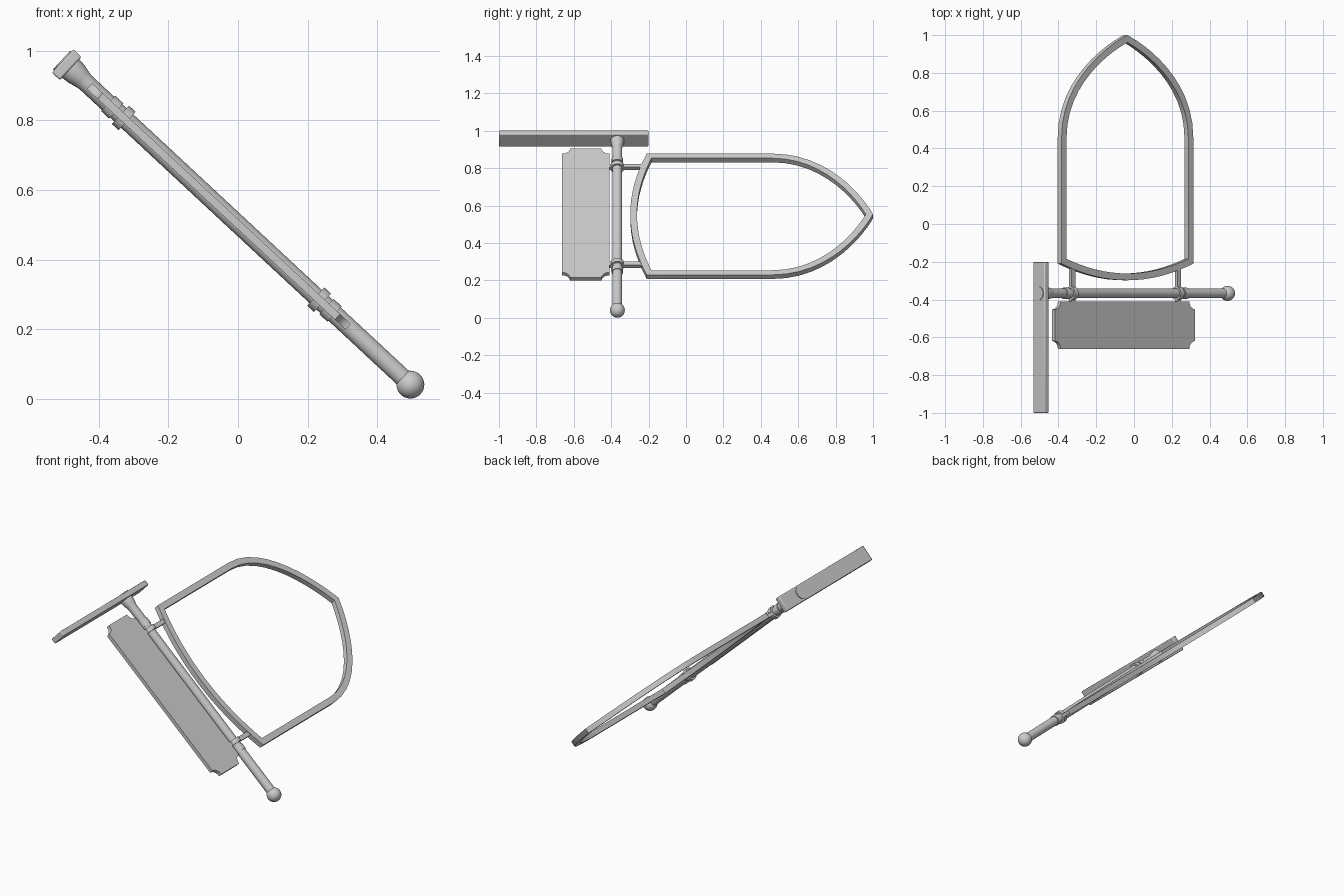
import bpy, bmesh, math
from mathutils import Matrix, Vector

if "Cube" in bpy.data.objects:
    bpy.data.objects.remove(bpy.data.objects["Cube"])

# Sign is laid out flat (x = along rod, y = depth, z = sheet normal), then tilted
TILT = Matrix.Translation((0.0015, 0, 0.5)) @ Matrix.Rotation(math.atan2(0.681, 0.732), 4, 'Y')
ROD_Y = -0.367


def finish(bm, name, bevel=0, angle=35):
    bmesh.ops.remove_doubles(bm, verts=bm.verts, dist=1e-5)
    bmesh.ops.recalc_face_normals(bm, faces=bm.faces)
    me = bpy.data.meshes.new(name)
    bm.transform(TILT)
    bm.to_mesh(me)
    bm.free()
    ob = bpy.data.objects.new(name, me)
    bpy.context.collection.objects.link(ob)
    if bevel:
        m = ob.modifiers.new("bevel", 'BEVEL')
        m.width, m.segments, m.limit_method = bevel, 2, 'ANGLE'
    bpy.ops.object.select_all(action='DESELECT')
    ob.select_set(True)
    bpy.context.view_layer.objects.active = ob
    bpy.ops.object.shade_smooth_by_angle(angle=math.radians(angle))
    return ob


def box(name, x0, x1, y0, y1, z0, z1, bevel=0):
    bm = bmesh.new()
    bmesh.ops.create_cube(bm, size=1)
    for v in bm.verts:
        v.co = Vector(((x0 + x1) / 2 + v.co.x * (x1 - x0),
                       (y0 + y1) / 2 + v.co.y * (y1 - y0),
                       (z0 + z1) / 2 + v.co.z * (z1 - z0)))
    return finish(bm, name, bevel)


def lathe(name, profile, n=32):
    """Revolve (along rod, radius) points around the rod axis."""
    bm = bmesh.new()
    rings = [[bm.verts.new((x, ROD_Y + r * math.cos(2 * math.pi * i / n),
                            r * math.sin(2 * math.pi * i / n))) for i in range(n)]
             for x, r in profile]
    for a, b in zip(rings, rings[1:]):
        for i in range(n):
            j = (i + 1) % n
            bm.faces.new((a[i], a[j], b[j], b[i]))
    bm.faces.new(rings[0])
    bm.faces.new(rings[-1])
    return finish(bm, name)


def inset_loop(pts, w):
    """Mitred inward offset of a counter-clockwise closed outline."""
    out = []
    for i, p in enumerate(pts):
        a = (p - pts[i - 1]).normalized()
        b = (pts[(i + 1) % len(pts)] - p).normalized()
        na, nb = Vector((-a.y, a.x)), Vector((-b.y, b.x))
        out.append(p + (na + nb) * (w / (1 + na.dot(nb))))
    return out


# Wall bar
box("wall_bar", -0.69, -0.658, -1.0, -0.2, -0.0455, 0.0455, 0.005)

# Rod with flared root, and ball at its tip
lathe("rod", [(-0.694, 0.036), (-0.655, 0.036), (-0.635, 0.034), (-0.615, 0.029),
              (-0.60, 0.026), (0.66, 0.026)])
bm = bmesh.new()
bmesh.ops.create_uvsphere(bm, u_segments=32, v_segments=16, radius=0.04,
                          matrix=Matrix.Translation((0.674, ROD_Y, 0)))
finish(bm, "rod_ball")

# Arched open frame
CX, HW, W, T = -0.0635, 0.476, 0.036, 0.015
N = 12
bez = [Vector((HW, 0.46)), Vector((HW, 0.77)), Vector((0.13, 0.95)), Vector((0, 1.0))]
arch = []
for i in range(N + 1):
    t = i / N
    k = ((1 - t) ** 3, 3 * t * (1 - t) ** 2, 3 * t * t * (1 - t), t ** 3)
    arch.append(sum((p * c for p, c in zip(bez, k)), Vector((0, 0))))
bottom = []
for i in range(17):
    s = -1 + i / 8
    bottom.append(Vector((HW * s, -0.298 + 0.088 * s * s)))
outline = bottom + arch + [Vector((-p.x, p.y)) for p in reversed(arch[:-1])]
inner = inset_loop(outline, W)
bm = bmesh.new()
loops = [[bm.verts.new((CX + p.x, p.y, z)) for p in pts]
         for pts, z in ((outline, T), (inner, T), (inner, -T), (outline, -T))]
for a, b in zip(loops, loops[1:] + loops[:1]):
    for i in range(len(a)):
        j = (i + 1) % len(a)
        bm.faces.new((a[i], a[j], b[j], b[i]))
finish(bm, "arched_frame")

# Name board with scooped corners
PX, PW, PY, PH, R = -0.077, 0.5075, -0.536, 0.126, 0.042
bm = bmesh.new()
verts = []
for sx, sy, a0 in ((1, 1, 270), (-1, 1, 0), (-1, -1, 90), (1, -1, 180)):
    for i in range(9):
        a = math.radians(a0 - i * 90 / 8)
        verts.append(bm.verts.new((PX + sx * PW + R * math.cos(a),
                                   PY + sy * PH + R * math.sin(a), -0.011)))
face = bm.faces.new(verts)
ext = bmesh.ops.extrude_face_region(bm, geom=[face])
for v in ext["geom"]:
    if isinstance(v, bmesh.types.BMVert):
        v.co.z = 0.011
finish(bm, "name_board")

# Hanging bands, collars and straps
for side, name in ((-1, "upper"), (1, "lower")):
    u = -0.067 + side * 0.383
    lathe(name + "_band", [(u - 0.013, 0.036), (u + 0.013, 0.036)])
    c = u + side * 0.045
    lathe(name + "_collar", [(c - 0.016, 0.030), (c + 0.016, 0.030)])
    box(name + "_strap", u - 0.013, u + 0.013, -0.416, -0.232, -0.011, 0.011)
